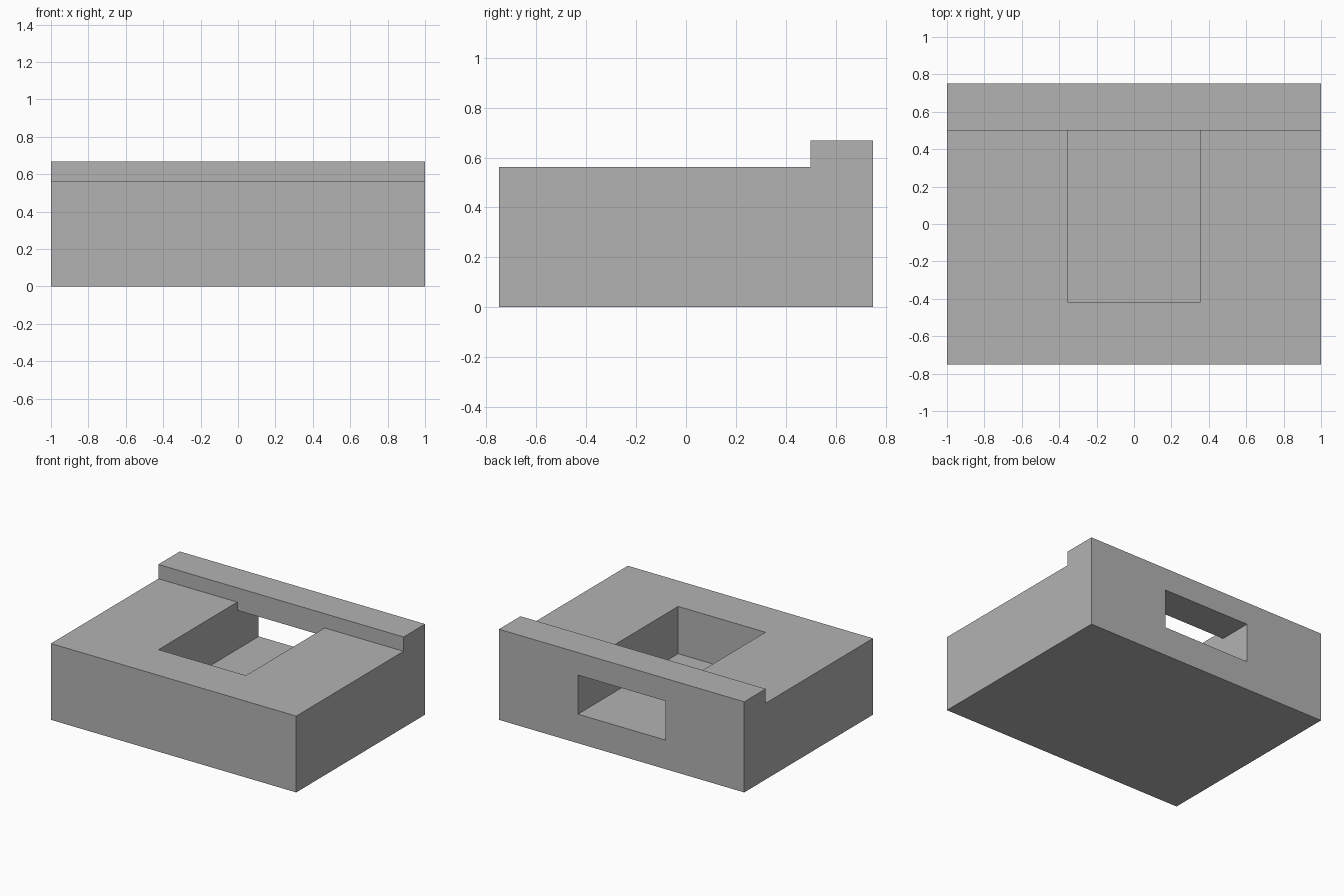
import bpy, bmesh, math

cube = bpy.data.objects.get("Cube")
if cube:
    bpy.data.objects.remove(cube, do_unlink=True)

# Single plain grey
grey = bpy.data.materials.new("Plain grey")
grey.use_nodes = True
colour = (0.45, 0.45, 0.45, 1)
grey.diffuse_color = colour
grey.node_tree.nodes["Principled BSDF"].inputs["Base Color"].default_value = colour

# Planes that divide the block: pocket sides, ridge front, floor and tunnel roof
xs = [-1, -0.356, 0.356, 1]
ys = [-0.75, -0.417, 0.5, 0.75]
zs = [0, 0.214, 0.502, 0.5625, 0.668]


def solid(i, j, k):
    """True where the block has material, cell by cell."""
    if not (0 <= i < 3 and 0 <= j < 3 and 0 <= k < 4):
        return False
    if k == 3:                      # raised ridge along the back
        return j == 2
    if i == 1 and j == 1:           # open pocket
        return k == 0
    if i == 1 and j == 2:           # tunnel out through the back
        return k != 1
    return True


def skin_cell(bm, cell):
    """Add only those sides of a cell that border empty space."""
    axes = (xs, ys, zs)
    for axis in range(3):
        u, v = (axis + 1) % 3, (axis + 2) % 3
        for side in (0, 1):
            neighbour = list(cell)
            neighbour[axis] += 2 * side - 1
            if solid(*neighbour):
                continue
            corners = []
            for du, dv in ((0, 0), (1, 0), (1, 1), (0, 1)):
                p = [0, 0, 0]
                p[axis] = axes[axis][cell[axis] + side]
                p[u] = axes[u][cell[u] + du]
                p[v] = axes[v][cell[v] + dv]
                corners.append(bm.verts.new(p))
            bm.faces.new(corners if side else corners[::-1])


# Block with pocket, tunnel and ridge
bm = bmesh.new()
for i in range(3):
    for j in range(3):
        for k in range(4):
            if solid(i, j, k):
                skin_cell(bm, (i, j, k))
bmesh.ops.remove_doubles(bm, verts=bm.verts, dist=0.0001)
bmesh.ops.dissolve_limit(bm, angle_limit=math.radians(1),
                         verts=bm.verts, edges=bm.edges)
bmesh.ops.recalc_face_normals(bm, faces=bm.faces)
mesh = bpy.data.meshes.new("slotted_block")
bm.to_mesh(mesh)
bm.free()
mesh.materials.append(grey)
block = bpy.data.objects.new("slotted_block", mesh)
bpy.context.collection.objects.link(block)
